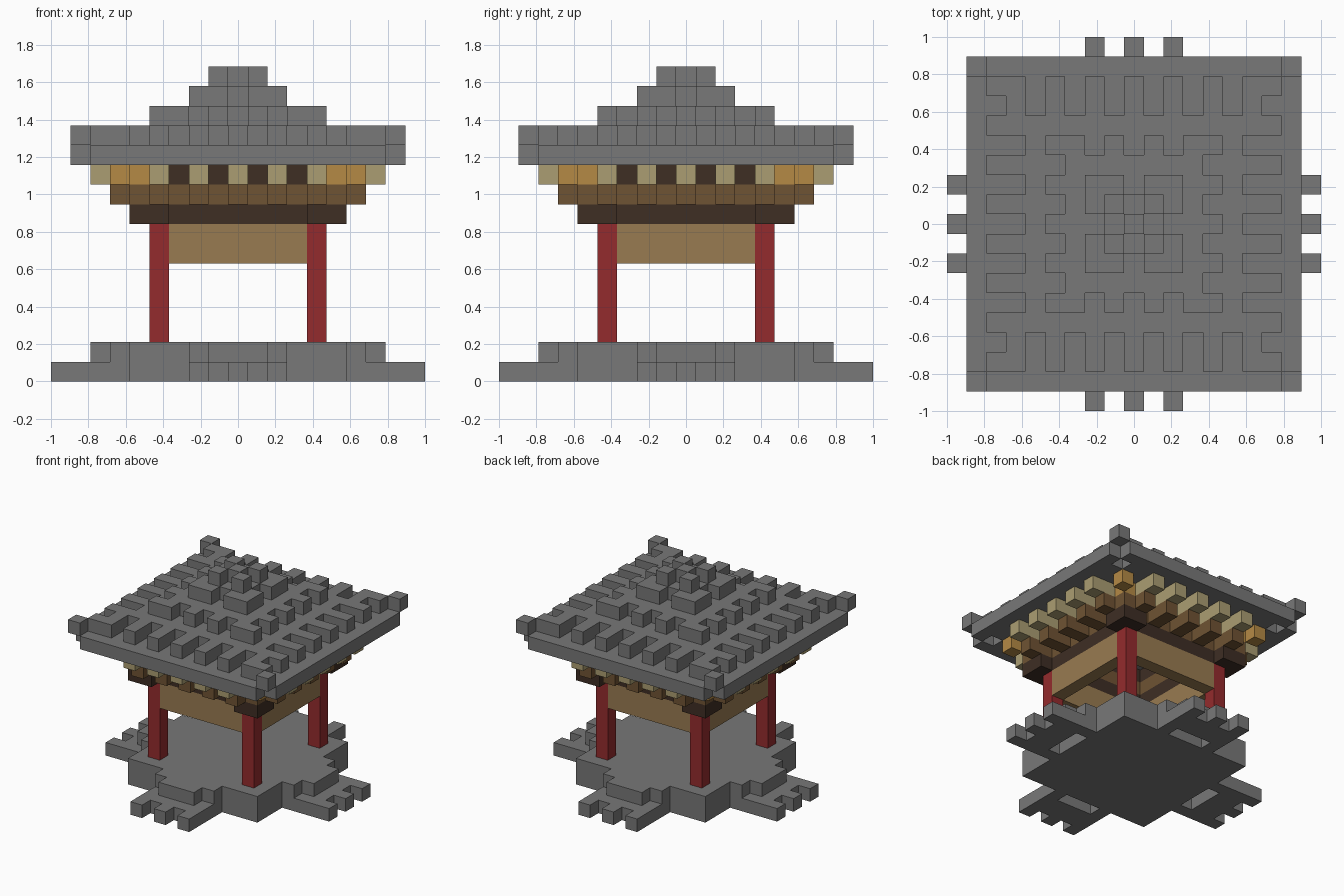
import bpy, bmesh
from mathutils import Vector

cube = bpy.data.objects.get("Cube")
if cube:
    bpy.data.objects.remove(cube, do_unlink=True)

U = 2 / 19  # edge of one block


def material(name, hex_code):
    rgb = [int(hex_code[i:i + 2], 16) / 255 for i in (0, 2, 4)]
    lin = [c / 12.92 if c < 0.04 else ((c + 0.055) / 1.055) ** 2.4 for c in rgb]
    m = bpy.data.materials.new(name)
    m.use_nodes = True
    m.diffuse_color = (*lin, 1)
    m.node_tree.nodes["Principled BSDF"].inputs["Base Color"].default_value = (*lin, 1)
    return m


STONE = material("stone grey", "787878")
RED = material("post red", "942b2d")
TAN = material("panel tan", "997b51")
DARK = material("dark timber", "3e2e24")
BROWN = material("brown timber", "6f5333")
KHAKI = material("khaki timber", "ab9e72")
OCHRE = material("ochre timber", "b58a45")


def box(x0, x1, y0, y1, z0, z1=None):
    """All block positions in an inclusive range."""
    z1 = z0 if z1 is None else z1
    return {(x, y, z) for x in range(x0, x1 + 1)
            for y in range(y0, y1 + 1) for z in range(z0, z1 + 1)}


def square(r, z):
    return box(-r, r, -r, r, z)


def ring(r, z0, z1=None):
    z1 = z0 if z1 is None else z1
    return {c for c in box(-r, r, -r, r, z0, z1) if max(abs(c[0]), abs(c[1])) == r}


def mirror(cells):
    return {(sx * x, sy * y, z) for x, y, z in cells for sx in (1, -1) for sy in (1, -1)}


def swap(cells):
    return {(y, x, z) for x, y, z in cells}


def four_sides(cells):
    return mirror(cells | swap(cells))


def build(name, cells, mat):
    """Join blocks into one mesh, keeping only the outer faces."""
    bm = bmesh.new()
    cache = {}

    def vert(p):
        key = tuple(round(2 * v) for v in p)
        if key not in cache:
            cache[key] = bm.verts.new(p * U)
        return cache[key]

    for c in sorted(cells):
        mid = Vector(c) + Vector((0, 0, 0.5))
        for axis in range(3):
            for sign in (1, -1):
                n = Vector((0, 0, 0))
                n[axis] = sign
                if tuple(int(a + b) for a, b in zip(c, n)) in cells:
                    continue
                a = Vector((0, 0, 0))
                a[(axis + 1) % 3] = 0.5
                b = n.cross(a)
                bm.faces.new([vert(mid + n / 2 + o)
                              for o in (a + b, b - a, -a - b, a - b)])
    me = bpy.data.meshes.new(name)
    bm.to_mesh(me)
    bm.free()
    me.materials.append(mat)
    ob = bpy.data.objects.new(name, me)
    bpy.context.collection.objects.link(ob)
    return ob


# Stone base with a stepped landing on each side
base = box(-5, 5, -5, 5, 0, 1)
step = {(2, 6, 0)} | box(0, 2, 7, 8, 0)
step |= {(0, 9, 0), (2, 9, 0)}
step |= box(0, 2, 6, 6, 1) | box(0, 1, 7, 7, 1)
build("base", base | four_sides(step), STONE)

# Posts and the panels hung between them
for sx, side in ((1, "left"), (-1, "right")):
    for sy, end in ((-1, "front"), (1, "back")):
        build(f"post_{end}_{side}", box(4 * sx, 4 * sx, 4 * sy, 4 * sy, 2, 7), RED)
for s, end in ((-1, "front"), (1, "back")):
    build(f"panel_{end}", box(-3, 3, 4 * s, 4 * s, 6, 7), TAN)
for s, side in ((1, "left"), (-1, "right")):
    build(f"panel_{side}", box(4 * s, 4 * s, -3, 3, 6, 7), TAN)

# Dark beams with blocks around the corners
build("lower_beam", ring(4, 8) | mirror(box(4, 5, 4, 5, 8)), DARK)
build("upper_beam", ring(4, 10), DARK)

# Bracket tiers: each one reaches further out
arms = range(0, 5, 2)
brackets = ring(4, 9) | mirror({(5, 5, 9)})
for x in arms:
    brackets |= four_sides(box(x, x, 5, 6, 9))
build("lower_brackets", brackets, BROWN)
eave = set()
for x in arms:
    eave |= four_sides(box(x, x, 5, 7, 10))
build("eave_brackets", eave, KHAKI)
build("corner_brackets", mirror({(6, 6, 10), (5, 5, 10)}), OCHRE)

# Roof slab, open under the raised corners
roof = square(8, 11) - mirror({(8, 8, 11), (7, 7, 11)})
build("roof_slab", roof, STONE)

# Tile ribs alternate between the front/back and the sides
ribs = square(5, 12)
for x in (0, 2, 4):
    ribs |= mirror(box(x, x, 6, 7, 12))
for y in (1, 3, 5):
    ribs |= mirror(box(6, 7, y, y, 12))
ribs |= mirror({(6, 6, 12), (6, 7, 12), (7, 7, 12), (8, 8, 12)})
build("roof_ribs", ribs, STONE)

# Upper roof tiers
tier = square(3, 13)
tier |= mirror({(x, 4, 13) for x in (1, 3, 4)})
tier |= mirror({(4, y, 13) for y in (0, 2, 4)})
build("upper_roof", tier, STONE)
build("roof_cap", square(2, 14) - four_sides({(0, 2, 14)}), STONE)
build("roof_finial", mirror({(1, 1, 15)}) | {(0, 0, 15)}, STONE)
